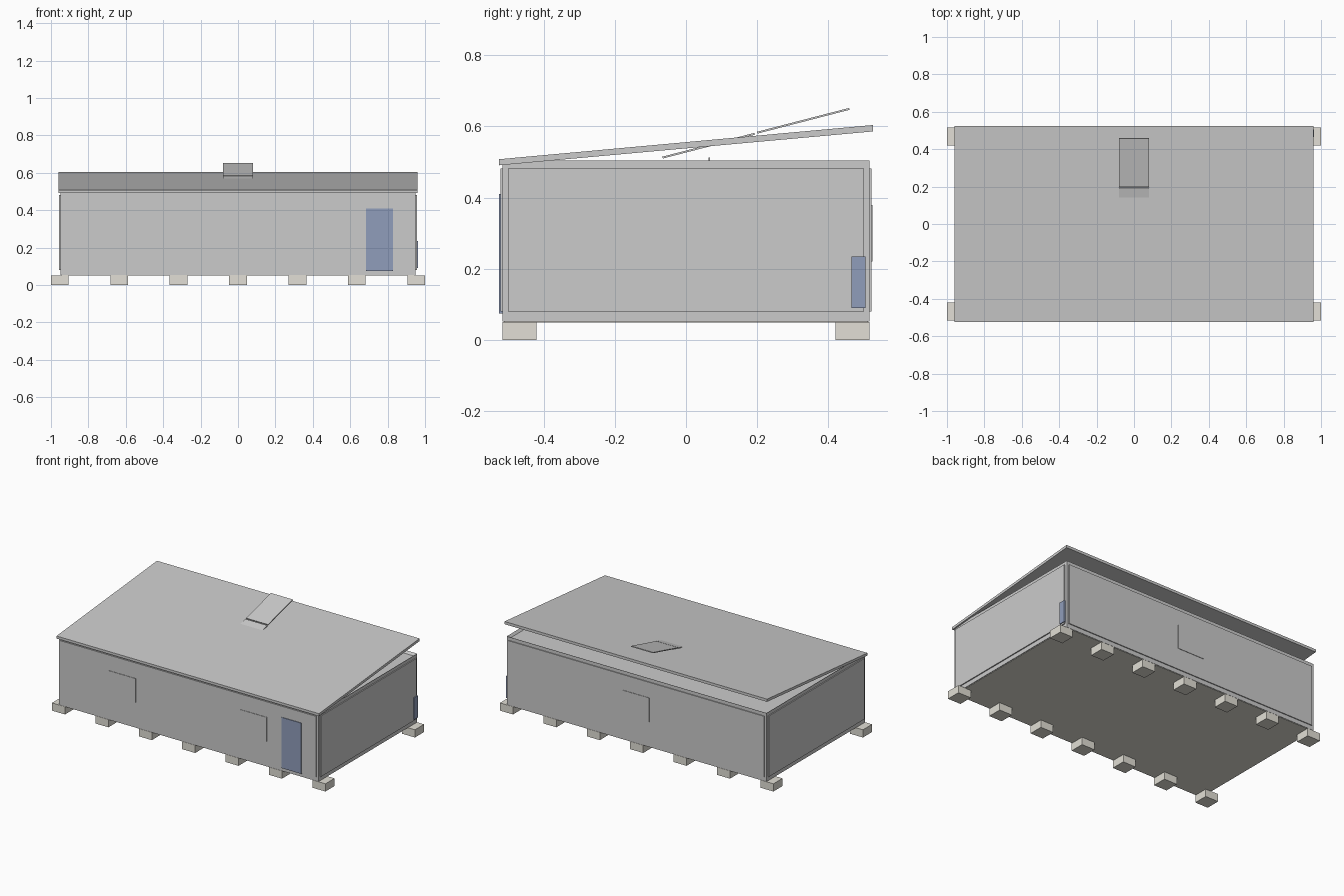
import bpy, bmesh, math
from mathutils import Matrix, Vector

if "Cube" in bpy.data.objects:
    bpy.data.objects.remove(bpy.data.objects["Cube"])


def material(name, rgb):
    m = bpy.data.materials.new(name)
    m.diffuse_color = (*rgb, 1)
    m.use_nodes = True
    m.node_tree.nodes["Principled BSDF"].inputs["Base Color"].default_value = m.diffuse_color
    return m


blue = material("blue_paint", (0.28, 0.34, 0.50))
concrete = material("concrete", (0.76, 0.74, 0.67))


def finish(name, bm, mat=None):
    me = bpy.data.meshes.new(name)
    bmesh.ops.recalc_face_normals(bm, faces=bm.faces)
    bm.to_mesh(me)
    bm.free()
    ob = bpy.data.objects.new(name, me)
    bpy.context.collection.objects.link(ob)
    if mat:
        me.materials.append(mat)
    return ob


def box(name, x, y, z, mat=None):
    """Box from (min, max) ranges."""
    bm = bmesh.new()
    size = [r[1] - r[0] for r in (x, y, z)]
    mid = Vector([(r[0] + r[1]) / 2 for r in (x, y, z)])
    bmesh.ops.create_cube(bm, size=1, matrix=Matrix.Translation(mid) @ Matrix.Diagonal((*size, 1)))
    return finish(name, bm, mat)


def slope_slab(name, half_width, profile, mat=None):
    """Side profile in (y, z) extruded across x."""
    bm = bmesh.new()
    face = bm.faces.new([bm.verts.new((-half_width, y, z)) for y, z in profile])
    ext = bmesh.ops.extrude_face_region(bm, geom=[face])
    moved = [g for g in ext["geom"] if isinstance(g, bmesh.types.BMVert)]
    bmesh.ops.translate(bm, verts=moved, vec=(2 * half_width, 0, 0))
    return finish(name, bm, mat)


# foundation blocks in two rows
for i in range(7):
    cx = (i - 3) * 0.3175
    for label, y in (("front", (-0.515, -0.42)), ("back", (0.42, 0.515))):
        box(f"{label}_foundation_block_{i + 1}", (cx - 0.0475, cx + 0.0475), y, (0, 0.051), concrete)

# floor slab
box("floor", (-0.945, 0.945), (-0.512, 0.512), (0.0495, 0.06), concrete)

# main body with a shallow recessed ceiling inside the top rim
bm = bmesh.new()
bmesh.ops.create_cube(bm, size=1, matrix=Matrix.Translation((0, 0, 0.2785))
                      @ Matrix.Diagonal((1.90, 1.03, 0.453, 1)))
bm.faces.ensure_lookup_table()
top = max(bm.faces, key=lambda f: f.calc_center_median().z)
bmesh.ops.inset_region(bm, faces=[top], thickness=0.018)
bmesh.ops.translate(bm, verts=top.verts, vec=(0, 0, -0.015))
finish("body", bm)

# cladding panels leaving a narrow frame at the corners
for side, s in (("left", -1), ("right", 1)):
    box(f"{side}_wall_panel", sorted((s * 0.945, s * 0.957)), (-0.50, 0.50), (0.08, 0.482))
for side, s in (("front", -1), ("back", 1)):
    box(f"{side}_wall_panel", (-0.935, 0.935), sorted((s * 0.51, s * 0.521)), (0.08, 0.482))

# window panels, two at the front and one at the back
for name, cx, s in (("front_left_window", -0.48, -1), ("front_right_window", 0.48, -1),
                    ("back_window", 0, 1)):
    box(name, (cx - 0.097, cx + 0.097), sorted((s * 0.515, s * 0.524)), (0.22, 0.38))

# door and side service box
box("door", (0.685, 0.83), (-0.525, -0.51), (0.075, 0.41), blue)
box("service_box", (0.945, 0.963), (0.465, 0.505), (0.09, 0.235), blue)

# sloping roof
slope_slab("roof", 0.96, [(-0.525, 0.491), (0.525, 0.586), (0.525, 0.604), (-0.525, 0.508)])

# two tilted roof panels
for name, y0, z0 in (("lower_roof_panel", -0.067, 0.510), ("upper_roof_panel", 0.199, 0.580)):
    slope_slab(name, 0.08, [(y0 + 0.002, z0), (y0 + 0.261, z0 + 0.067),
                            (y0 + 0.259, z0 + 0.072), (y0, z0 + 0.005)])

# small post under the roof
box("ceiling_post", (-0.01, 0.01), (0.063, 0.067), (0.488, 0.513))
